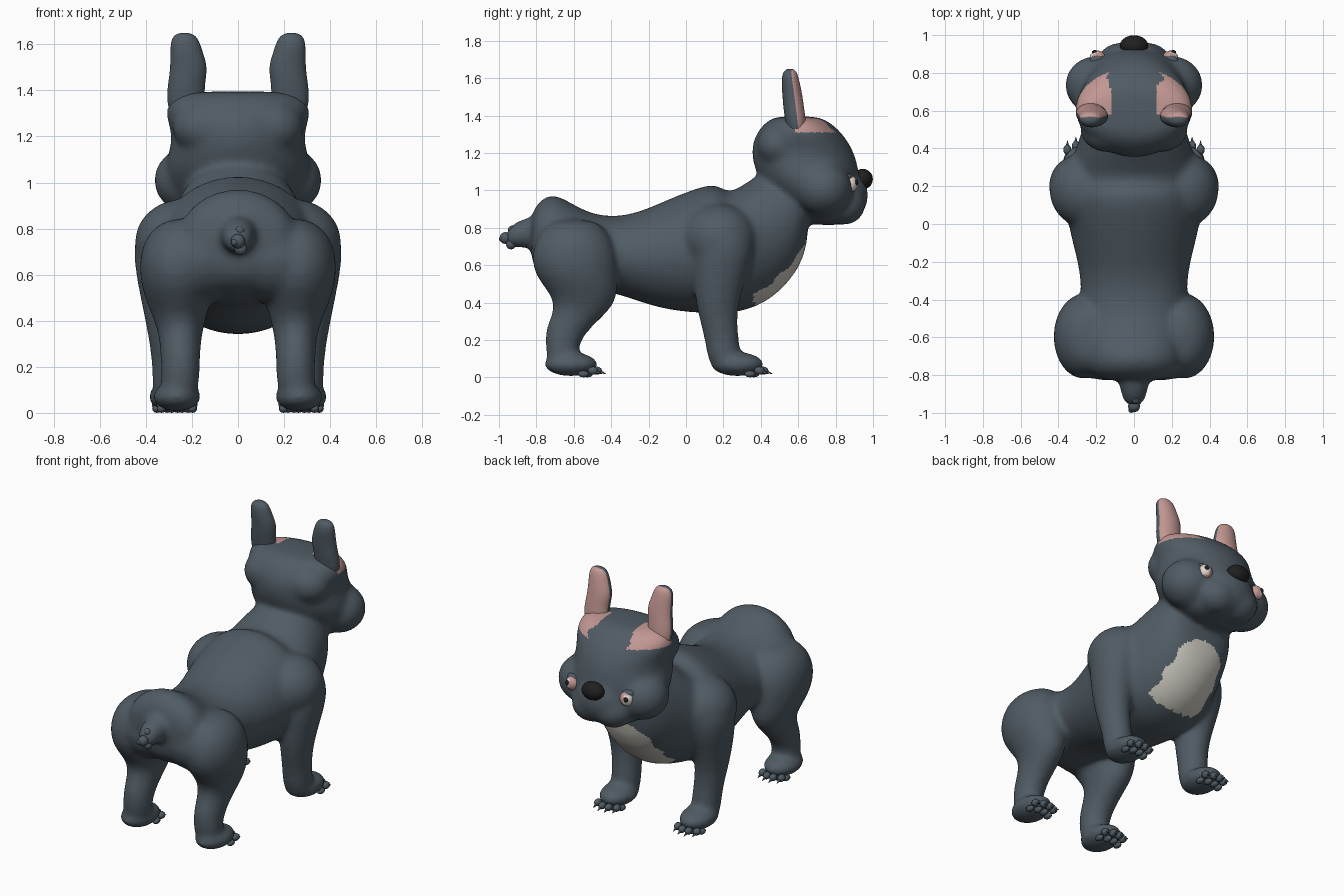
import bpy, bmesh, math
from mathutils import Vector, Matrix

cube = bpy.data.objects.get("Cube")
if cube:
    bpy.data.objects.remove(cube)


def material(name, rgb):
    m = bpy.data.materials.new(name)
    m.use_nodes = True
    m.diffuse_color = (*rgb, 1)
    m.node_tree.nodes["Principled BSDF"].inputs["Base Color"].default_value = (*rgb, 1)
    return m


COAT = material("slate_coat", (0.08, 0.105, 0.127))
PINK = material("pink_skin", (0.54, 0.31, 0.29))
CREAM = material("cream_chest", (0.6, 0.58, 0.52))
BLACK = material("black_nose", (0.015, 0.014, 0.014))
WHITE = material("eye_white", (0.75, 0.68, 0.6))


def loft(bm, rings, axis="z", sides=20):
    """Elliptical rings (centre x, y, z, radius, radius) bridged along an axis."""
    loops = []
    for x, y, z, ra, rb in rings:
        loop = []
        for i in range(sides):
            a = math.tau * i / sides
            u, v = ra * math.cos(a), rb * math.sin(a)
            offset = (u, v, 0) if axis == "z" else (u, 0, v)
            loop.append(bm.verts.new(Vector((x, y, z)) + Vector(offset)))
        loops.append(loop)
    for low, high in zip(loops, loops[1:]):
        for i in range(sides):
            j = (i + 1) % sides
            bm.faces.new((low[i], low[j], high[j], high[i]))
    bm.faces.new(loops[0])
    bm.faces.new(loops[-1])


def ball(bm, centre, radii, segments=20):
    matrix = Matrix.Translation(centre) @ Matrix.Diagonal((*radii, 1))
    bmesh.ops.create_uvsphere(bm, u_segments=segments, v_segments=segments // 2,
                              radius=1, matrix=matrix)


def finish(name, bm, mats, levels=0, voxel=0, rule=None):
    """Turn a bmesh into a smooth object, fuse it if asked, colour it by rule."""
    bmesh.ops.recalc_face_normals(bm, faces=bm.faces)
    mesh = bpy.data.meshes.new(name)
    bm.to_mesh(mesh)
    bm.free()
    ob = bpy.data.objects.new(name, mesh)
    bpy.context.collection.objects.link(ob)
    if levels:
        ob.modifiers.new("round", "SUBSURF").levels = levels
    if voxel:
        fuse = ob.modifiers.new("fuse", "REMESH")
        fuse.mode, fuse.voxel_size = "VOXEL", voxel
        soften = ob.modifiers.new("soften", "SMOOTH")
        soften.factor, soften.iterations = 0.5, 20
    if ob.modifiers:
        ev = ob.evaluated_get(bpy.context.evaluated_depsgraph_get())
        baked = bpy.data.meshes.new_from_object(ev)
        ob.modifiers.clear()
        ob.data = baked
        baked.name = name
    ob.data.materials.clear()
    for m in mats:
        ob.data.materials.append(m)
    for p in ob.data.polygons:
        p.use_smooth = True
        p.material_index = rule(p.center, p.normal) if rule else 0
    return ob


# Torso and neck: y, top, bottom, half width
TORSO = [(-.835, .87, .62, .17), (-.785, .95, .55, .25), (-.71, .995, .5, .27),
         (-.6, .925, .47, .28), (-.5, .875, .46, .285), (-.38, .86, .45, .285),
         (-.25, .885, .4, .29), (-.1, .955, .355, .33), (.05, 1.015, .34, .365),
         (.17, 1.05, .335, .375), (.22, .98, .335, .375), (.3, 1.03, .35, .35),
         (.4, 1.1, .38, .31), (.5, 1.13, .45, .28), (.6, 1.13, .565, .24),
         (.66, 1.1, .72, .17)]
# Head: height, half width, back, front
HEAD = [(.81, .13, .68, .85), (.86, .22, .58, .9), (.94, .29, .48, .925),
        (1.04, .325, .4, .935), (1.12, .31, .36, .925), (1.2, .285, .345, .905),
        (1.27, .315, .355, .865), (1.33, .32, .39, .815), (1.38, .28, .44, .75),
        (1.397, .2, .5, .68)]
# Legs: x, y, z, half width, half depth
FRONT_LEG = [(.27, .21, .84, .1, .12), (.305, .205, .77, .15, .16), (.318, .2, .65, .137, .165),
             (.313, .175, .5, .112, .137), (.302, .165, .36, .094, .11), (.29, .185, .24, .086, .094),
             (.285, .2, .14, .089, .092), (.285, .21, .04, .087, .082)]
HIND_LEG = [(.23, -.6, .85, .08, .12), (.258, -.6, .77, .15, .19), (.268, -.6, .66, .165, .235),
            (.26, -.59, .54, .165, .225), (.255, -.535, .43, .122, .175),
            (.25, -.56, .35, .096, .15), (.25, -.635, .26, .088, .12),
            (.25, -.665, .18, .085, .09), (.255, -.66, .05, .087, .082)]
FEET = [(.285, .275), (.265, -.615)]

skin = bmesh.new()
loft(skin, [(0, y, (t + b) / 2, w, (t - b) / 2) for y, t, b, w in TORSO], "y")
loft(skin, [(0, (b + f) / 2, z, w, (f - b) / 2) for z, w, b, f in HEAD])
ball(skin, (0, .85, .975), (.18, .127, .15))
for s in (1, -1):
    for leg in (FRONT_LEG, HIND_LEG):
        loft(skin, [(s * x, y, z, a, b) for x, y, z, a, b in leg])
    for x, y in FEET:
        ball(skin, (s * x, y, .07), (.108, .148, .065))
    ball(skin, (s * .075, .845, .925), (.13, .118, .112))  # jowls
    ball(skin, (s * .2, .735, 1.01), (.17, .16, .15))      # cheeks
    ball(skin, (s * .14, .5, 1.24), (.15, .125, .12))      # back of skull
    ball(skin, (s * .245, .18, .74), (.21, .21, .19))      # shoulders
    ball(skin, (s * .15, -.62, .67), (.24, .215, .19))     # haunches
# Short tail
loft(skin, [(0, -.74, .78, .1, .1), (0, -.82, .775, .085, .085), (0, -.88, .77, .074, .078),
            (0, -.93, .755, .062, .064), (0, -.965, .745, .04, .04)], "y")


def coat_rule(c, n):
    x = abs(c.x)
    ripple = .012 * math.sin(60 * c.z) + .008 * math.sin(95 * c.x + 2)
    up = c.z - .56
    reach = (c.x / (.175 - .15 * up)) ** 2 + (up / .18) ** 4
    if c.y > .34 and n.y > 0 and reach < 1 + 7 * ripple:
        return 2
    ahead = c.y - .6
    if c.z > 1.31 and -.02 < ahead < .2 and abs(x - .235 + .2 * ahead) < .1 - .22 * ahead + ripple:
        return 1
    return 0


finish("body", skin, [COAT, PINK, CREAM], levels=1, voxel=.014, rule=coat_rule)

# Tail tip lumps
bm = bmesh.new()
for x, y, z, r in ((0, -.965, .745, .032), (.012, -.935, .712, .028),
                   (-.015, -.985, .74, .015), (.008, -.93, .79, .022)):
    ball(bm, (x, y, z), (r, r, r), 12)
finish("tail_tip", bm, [COAT])

# Nose
bm = bmesh.new()
ball(bm, (0, .945, 1.06), (.075, .054, .055))
finish("nose", bm, [BLACK])

EAR = [(.22, .59, 1.27, .07, .05), (.228, .588, 1.36, .084, .055), (.224, .577, 1.43, .08, .056),
       (.212, .57, 1.5, .082, .054), (.224, .56, 1.57, .07, .05), (.23, .556, 1.615, .062, .043),
       (.232, .556, 1.642, .044, .03), (.232, .556, 1.65, .015, .01)]
for s, side in ((1, "left"), (-1, "right")):
    # Ear with a pink inner face
    bm = bmesh.new()
    loft(bm, [(s * x, y, z, a, b) for x, y, z, a, b in EAR], sides=24)
    finish("ear_" + side, bm, [COAT, PINK], levels=2,
           rule=lambda c, n: int(n.y > .25))

    # Eye with pink rims, pupil and upper lid
    eye = Vector((s * .192, .875, 1.035))
    bm = bmesh.new()
    ball(bm, eye, (.043, .043, .046), 24)
    finish("eye_" + side, bm, [WHITE, PINK],
           rule=lambda c, n: int(n.x * s < .1 or abs(n.z) > .7))
    bm = bmesh.new()
    ball(bm, eye + Vector((s * .015, .035, .008)), (.016, .011, .016), 12)
    finish("pupil_" + side, bm, [BLACK])
    bm = bmesh.new()
    ball(bm, eye + Vector((0, -.02, .036)), (.046, .038, .02))
    finish("eyelid_" + side, bm, [COAT])

    # Toes, pads and claws
    for (x, y), end in zip(FEET, ("front", "hind")):
        toes, claws = bmesh.new(), bmesh.new()
        for i in range(4):
            dx = (i - 1.5) * .045
            tip = Vector((s * x + dx, y + .14 - 5 * dx * dx, .036))
            ball(toes, tip, (.022, .028, .022), 12)
            ball(toes, tip + Vector((0, -.05, -.018)), (.02, .03, .018), 12)
            aim = Matrix.Translation(tip + Vector((0, .03, -.01))) @ Matrix.Rotation(-1.9, 4, "X")
            bmesh.ops.create_cone(claws, cap_ends=True, segments=8, radius1=.012,
                                  radius2=.001, depth=.04, matrix=aim)
        finish(f"{end}_toes_{side}", toes, [COAT])
        finish(f"{end}_claws_{side}", claws, [COAT])
